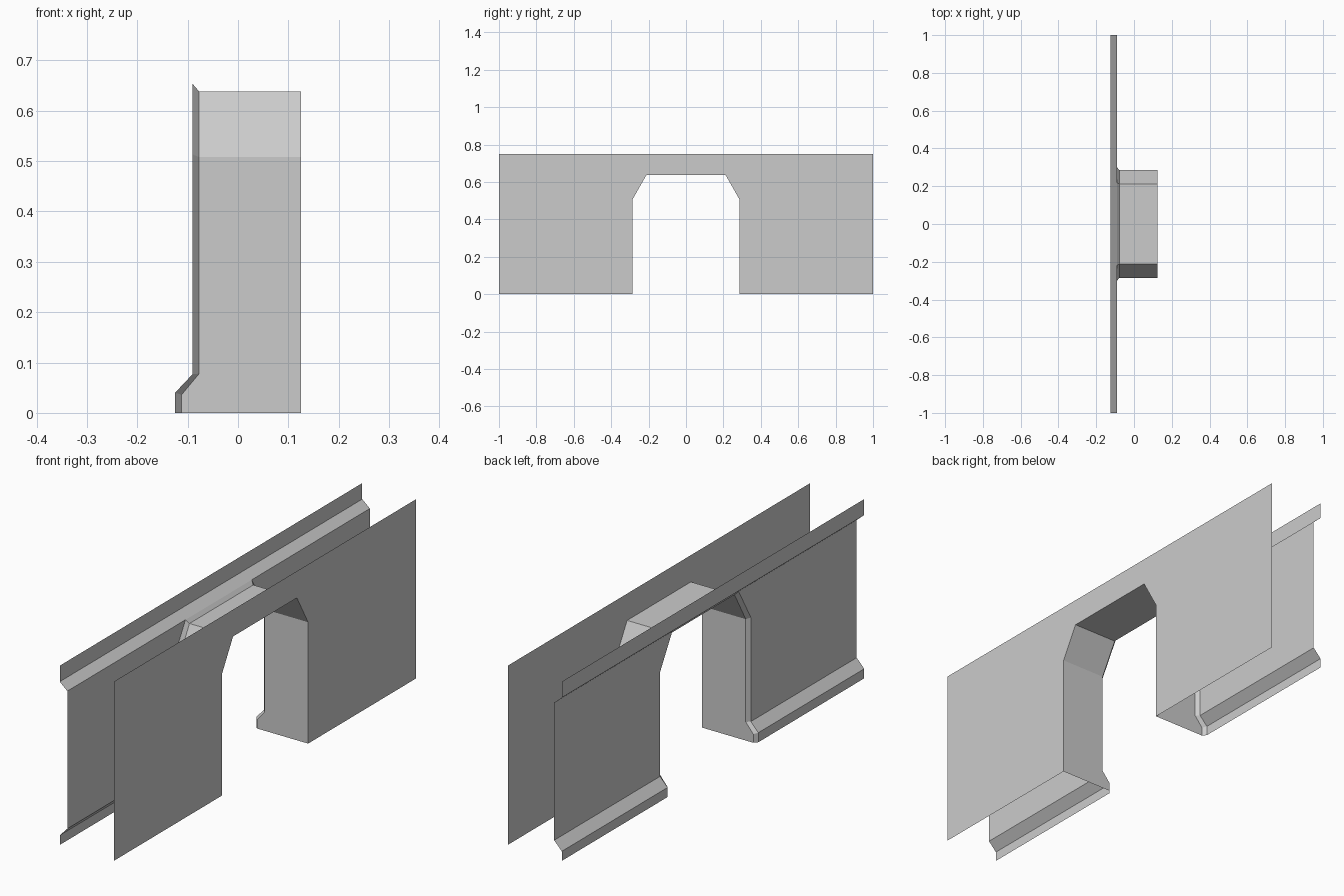
import bpy
import bmesh
from mathutils import Vector

if "Cube" in bpy.data.objects:
    bpy.data.objects.remove(bpy.data.objects["Cube"])

FRONT_X = 0.125      # flat face
BACK_X = -0.09       # recessed face between the mouldings
LIP_X = -0.125       # outermost face of the mouldings


def half_part(name, polygons):
    """Make one half (y >= 0) from (points, facing) pairs and mirror it over y."""
    bm = bmesh.new()
    for points, facing in polygons:
        face = bm.faces.new([bm.verts.new(p) for p in points])
        face.normal_update()
        if face.normal.dot(Vector(facing)) < 0:
            face.normal_flip()
    bmesh.ops.remove_doubles(bm, verts=bm.verts, dist=1e-4)
    mesh = bpy.data.meshes.new(name)
    bm.to_mesh(mesh)
    bm.free()
    obj = bpy.data.objects.new(name, mesh)
    bpy.context.collection.objects.link(obj)
    mirror = obj.modifiers.new("mirror", 'MIRROR')
    mirror.use_axis = (False, True, False)
    mirror.use_clip = True
    return obj


def strip(path_a, path_b, facing):
    """Quads joining two matching paths."""
    return [((path_a[i], path_a[i + 1], path_b[i + 1], path_b[i]), facing)
            for i in range(len(path_a) - 1)]


def run(profile, y0, y1, facing=(-1, 0, 0)):
    """Sweep an (x, z) profile straight along y."""
    return strip([(x, y0, z) for x, z in profile],
                 [(x, y1, z) for x, z in profile], facing)


# Opening outlines (y, z): clear opening and bevelled outer edge
inner = [(0.285, 0), (0.285, 0.508), (0.211, 0.638), (0, 0.638)]
outer = [(0.30, 0), (0.30, 0.513), (0.219, 0.653), (0, 0.653)]

# Flat face with the doorway cut out
half_part("flat_wall_face", [
    ([(FRONT_X, y, z) for y, z in inner + [(0, 0.75), (1, 0.75), (1, 0)]],
     (1, 0, 0))])

# Recessed face beside the doorway
half_part("recessed_wall_face", [
    ([(BACK_X, y, z) for y, z in
      [(0.30, 0.077), (0.30, 0.513), (0.219, 0.653), (1, 0.653), (1, 0.077)]],
     (-1, 0, 0))])

# Skirting at the floor and moulding along the top
half_part("skirting", run([(LIP_X, 0), (LIP_X, 0.04), (BACK_X, 0.077)], 0.30, 1))
half_part("top_moulding", run([(BACK_X, 0.653), (LIP_X, 0.683), (LIP_X, 0.75)], 0, 1))

# Doorway lining: side (following the skirting), sloped corner and head
jamb_edge = [(-0.112, 0), (-0.112, 0.036), (-0.077, 0.078), (-0.077, 0.508)]
lining = [([(x, 0.285, z) for x, z in jamb_edge + [(FRONT_X, 0.508), (FRONT_X, 0)]],
           (0, -1, 0))]
lining += strip([(-0.077, y, z) for y, z in inner[1:]],
                [(FRONT_X, y, z) for y, z in inner[1:]], (0, -0.1, -1))
half_part("doorway_lining", lining)

# Bevelled edge around the doorway, stepping out over the skirting
trim_in = [(x, 0.285, z) for x, z in jamb_edge] + [(-0.077, y, z) for y, z in inner[2:]]
trim_out = [(LIP_X, 0.30, 0), (LIP_X, 0.30, 0.04), (BACK_X, 0.30, 0.077)]
trim_out += [(BACK_X, y, z) for y, z in outer[1:]]
half_part("doorway_bevel", strip(trim_in, trim_out, (-1, -0.5, 0)))
